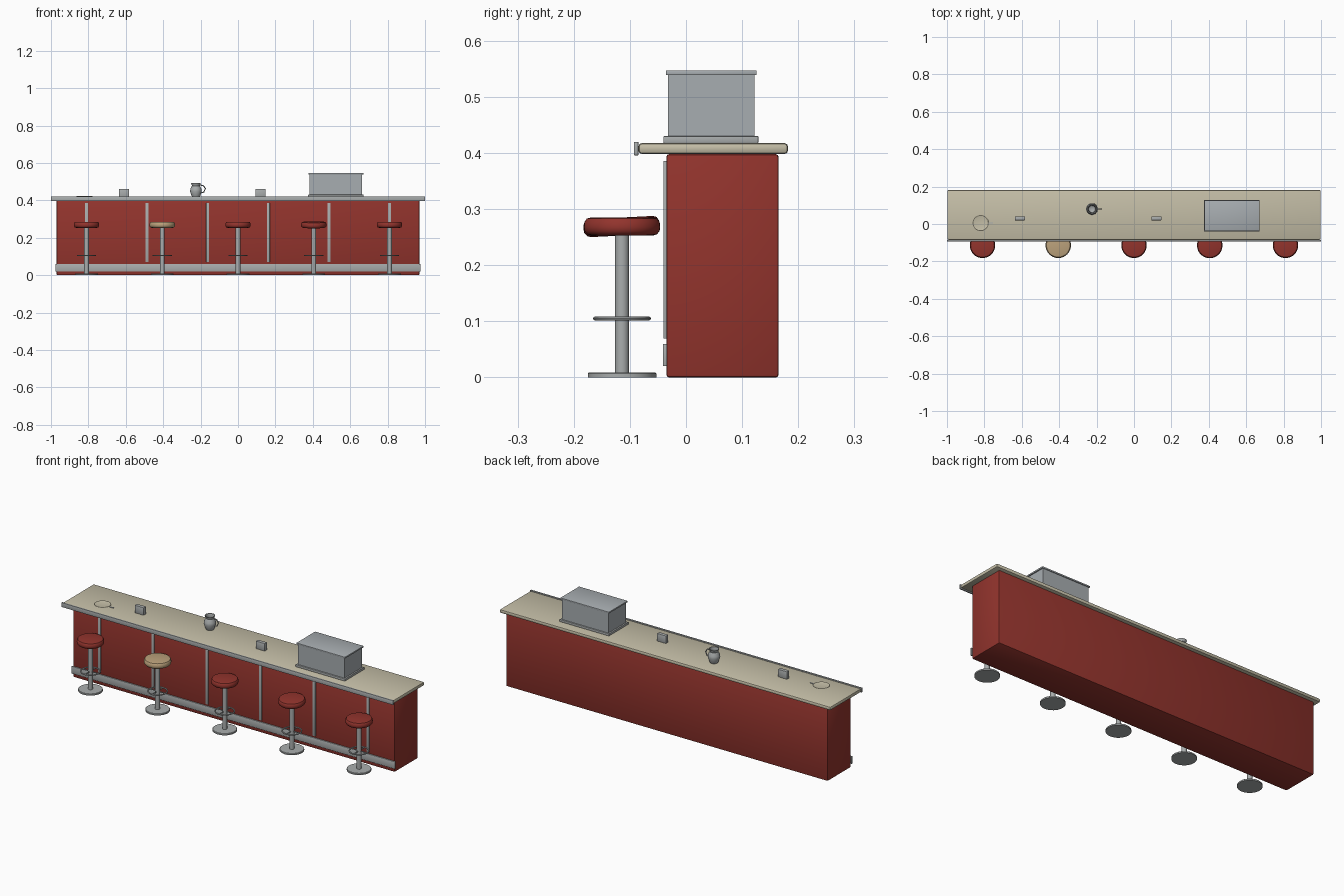
import bpy
import bmesh
import math
from mathutils import Matrix

cube = bpy.data.objects.get("Cube")
if cube:
    bpy.data.objects.remove(cube, do_unlink=True)


def material(name, rgb):
    m = bpy.data.materials.new(name)
    m.use_nodes = True
    m.diffuse_color = (*rgb, 1)
    m.node_tree.nodes["Principled BSDF"].inputs["Base Color"].default_value = (*rgb, 1)
    return m


RED = material("red vinyl", (0.29, 0.034, 0.026))
CREAM = material("cream laminate", (0.56, 0.52, 0.39))
CHROME = material("brushed chrome", (0.40, 0.42, 0.42))
GLASS = material("case glass", (0.39, 0.42, 0.44))
TAN = material("worn tan vinyl", (0.50, 0.36, 0.20))


def finish(name, bm, mat, smooth=True):
    bmesh.ops.recalc_face_normals(bm, faces=bm.faces)
    mesh = bpy.data.meshes.new(name)
    bm.to_mesh(mesh)
    bm.free()
    mesh.materials.append(mat)
    obj = bpy.data.objects.new(name, mesh)
    bpy.context.collection.objects.link(obj)
    if smooth:
        bpy.ops.object.select_all(action="DESELECT")
        obj.select_set(True)
        bpy.context.view_layer.objects.active = obj
        bpy.ops.object.shade_smooth_by_angle(angle=math.radians(35))
    return obj


def box(name, x, y, z, mat, bevel=0.0, segments=2):
    """Box from (low, high) ranges, with optional rounded edges."""
    bm = bmesh.new()
    bmesh.ops.create_cube(bm, size=1)
    for v in bm.verts:
        for i, (lo, hi) in enumerate((x, y, z)):
            v.co[i] = lo if v.co[i] < 0 else hi
    if bevel:
        bmesh.ops.bevel(bm, geom=bm.edges[:], offset=bevel, segments=segments,
                        profile=0.5, affect="EDGES")
    return finish(name, bm, mat)


def lathe(name, profile, location, mat, sides=32, closed=False, tilt=0.0):
    """Turn a (radius, height) profile around the vertical axis."""
    bm = bmesh.new()
    verts = [bm.verts.new((r, 0, z)) for r, z in profile]
    edges = [bm.edges.new(pair) for pair in zip(verts, verts[1:])]
    if closed:
        edges.append(bm.edges.new((verts[-1], verts[0])))
    bmesh.ops.spin(bm, geom=verts + edges, cent=(0, 0, 0), axis=(0, 0, 1),
                   angle=math.tau, steps=sides)
    bmesh.ops.remove_doubles(bm, verts=bm.verts, dist=1e-5)
    bm.transform(Matrix.Translation(location) @ Matrix.Rotation(tilt, 4, "X"))
    return finish(name, bm, mat)


def ring_profile(radius, thick, steps=8):
    return [(radius + thick * math.cos(math.tau * i / steps),
             thick * math.sin(math.tau * i / steps)) for i in range(steps)]


# Counter body, top and metal trim
box("counter_body", (-0.97, 0.97), (-0.035, 0.165), (0, 0.398), RED, 0.005)
box("countertop", (-0.998, 0.998), (-0.085, 0.182), (0.398, 0.418), CREAM, 0.007)
box("countertop_edge_trim", (-1, 1), (-0.093, -0.085), (0.396, 0.42), CHROME, 0.001)
box("kick_plate", (-0.975, 0.975), (-0.041, -0.034), (0.02, 0.06), CHROME, 0.001)
for i in range(6):
    x = -0.81 + i * 0.324
    box(f"panel_strip_{i + 1}", (x - 0.008, x + 0.008), (-0.04, -0.034),
        (0.069, 0.386), CHROME, 0.001)

# Display case
box("case_base", (0.375, 0.672), (-0.04, 0.129), (0.418, 0.43), CHROME, 0.001)
box("case_glass", (0.383, 0.664), (-0.032, 0.122), (0.43, 0.54), GLASS)
box("case_lid", (0.377, 0.67), (-0.036, 0.126), (0.539, 0.547), GLASS, 0.001)

# Napkin holders
for side, x in (("right", -0.61), ("left", 0.12)):
    box(f"napkin_holder_{side}", (x - 0.027, x + 0.027), (0.02, 0.04),
        (0.418, 0.46), CHROME, 0.002)

# Pitcher with an open mouth and a side handle
PITCHER = (-0.225, 0.08, 0.418)
lathe("pitcher", [(0, 0), (0.02, 0), (0.024, 0.008), (0.031, 0.03), (0.03, 0.042),
                  (0.021, 0.06), (0.026, 0.074), (0.022, 0.073), (0.018, 0.06),
                  (0.024, 0.04), (0, 0.02)], PITCHER, CHROME)
curve = bpy.data.curves.new("pitcher_handle", "CURVE")
curve.dimensions = "3D"
curve.bevel_depth = 0.003
curve.bevel_resolution = 2
curve.use_fill_caps = True
curve.materials.append(CHROME)
spline = curve.splines.new("POLY")
path = [(0.022, 0.064), (0.04, 0.06), (0.051, 0.045), (0.042, 0.026), (0.027, 0.022)]
spline.points.add(len(path) - 1)
for point, (x, z) in zip(spline.points, path):
    point.co = (x, 0, z, 1)
handle = bpy.data.objects.new("pitcher_handle", curve)
handle.location = PITCHER
bpy.context.collection.objects.link(handle)

# Plate and the utensil beside it
lathe("plate", [(0, 0), (0.028, 0), (0.043, 0.004), (0.041, 0.005), (0.027, 0.002),
                (0, 0.002)], (-0.82, 0.005, 0.418), CREAM)
box("utensil", (-0.78, -0.754), (0.003, 0.009), (0.418, 0.421), CHROME)

# Row of stools: one seat is worn and one is crooked
SEAT = [(0, 0), (0.055, 0), (0.062, 0.002), (0.067, 0.008), (0.068, 0.015),
        (0.067, 0.024), (0.063, 0.03), (0.056, 0.032), (0, 0.032)]
for i in range(5):
    x, y = -0.81 + i * 0.405, -0.114
    n = i + 1
    lathe(f"stool_base_{n}", [(0, 0), (0.061, 0), (0.061, 0.007), (0.059, 0.009), (0, 0.009)],
          (x, y, 0), CHROME)
    lathe(f"stool_post_{n}", [(0, 0.005), (0.0125, 0.005), (0.0125, 0.256), (0, 0.256)],
          (x, y, 0), CHROME, sides=16)
    lathe(f"foot_ring_{n}", ring_profile(0.048, 0.0036), (x, y, 0.105), CHROME, closed=True)
    for bar, (dx, dy) in enumerate(((0.048, 0.002), (0.002, 0.048))):
        box(f"foot_ring_spoke_{n}_{bar + 1}", (x - dx, x + dx), (y - dy, y + dy),
            (0.103, 0.107), CHROME)
    lathe(f"stool_seat_{n}", SEAT, (x, y, 0.253), TAN if i == 1 else RED,
          sides=40, tilt=math.radians(3) if i == 3 else 0)
